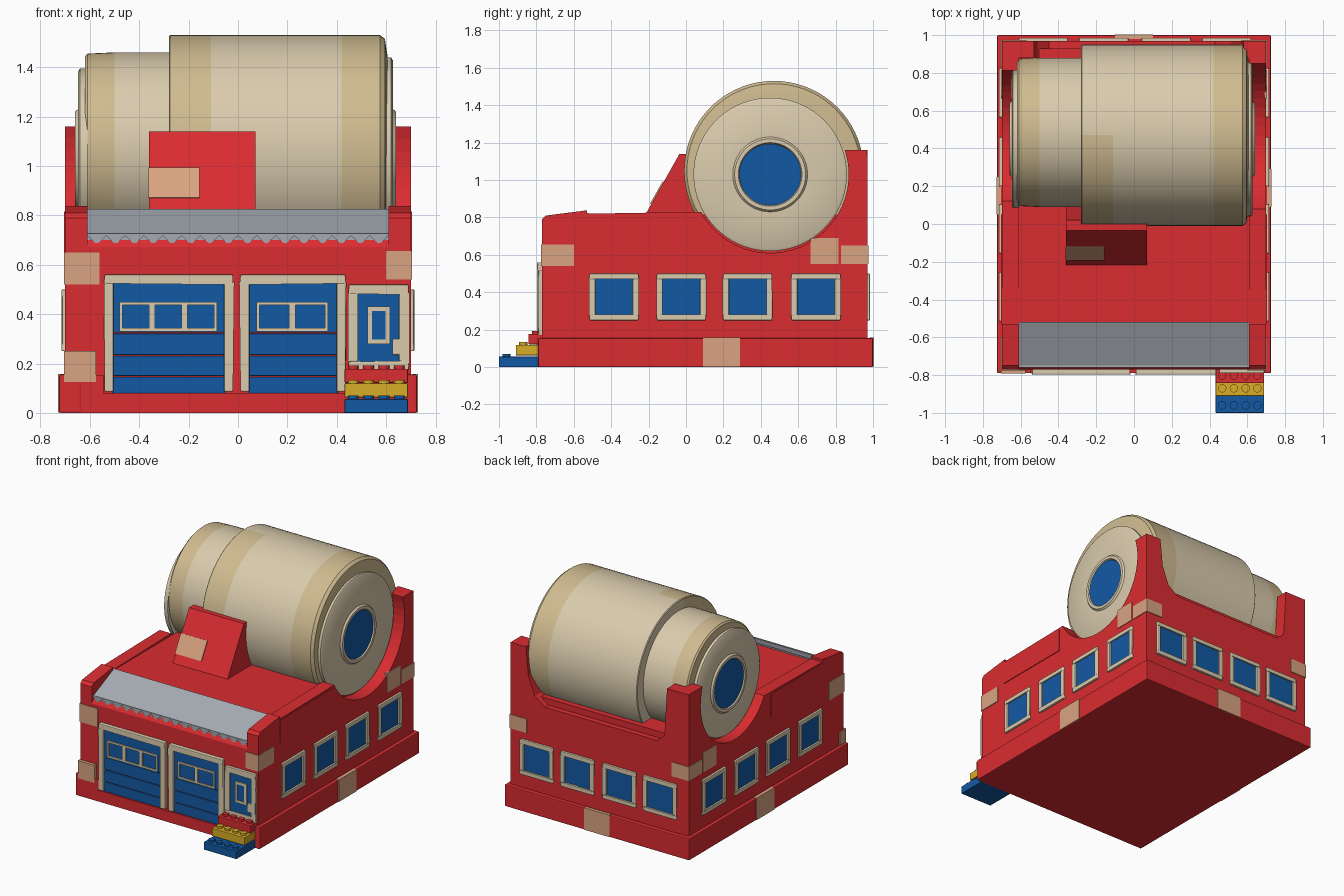
import bpy, bmesh, math
from mathutils import Matrix, Vector

cube = bpy.data.objects.get("Cube")
if cube:
    bpy.data.objects.remove(cube, do_unlink=True)


def material(name, r, g, b):
    m = bpy.data.materials.new(name)
    m.use_nodes = True
    m.diffuse_color = (r, g, b, 1)
    m.node_tree.nodes["Principled BSDF"].inputs["Base Color"].default_value = (r, g, b, 1)
    return m


red = material("red", 0.70, 0.025, 0.03)
cream = material("cream", 0.70, 0.60, 0.42)
tan = material("tan", 0.63, 0.50, 0.28)
blue = material("blue", 0.006, 0.10, 0.37)
grey = material("grey", 0.38, 0.41, 0.45)
peach = material("peach", 0.70, 0.37, 0.22)
yellow = material("yellow", 0.68, 0.42, 0.02)

# Each side of the building is built as if facing front, then turned
FRONT, LEFT, BACK, RIGHT = 0, 90, 180, -90


def finish(name, bm, mats, side=FRONT, bevel=0):
    bmesh.ops.remove_doubles(bm, verts=bm.verts, dist=1e-5)
    bmesh.ops.recalc_face_normals(bm, faces=bm.faces)
    bm.transform(Matrix.Rotation(math.radians(side), 4, "Z"))
    me = bpy.data.meshes.new(name)
    bm.to_mesh(me)
    bm.free()
    for m in mats:
        me.materials.append(m)
    ob = bpy.data.objects.new(name, me)
    bpy.context.collection.objects.link(ob)
    if bevel:
        mod = ob.modifiers.new("soft_edges", "BEVEL")
        mod.width = bevel
        mod.segments = 2
    return ob


def boxes(name, parts, mat, side=FRONT, bevel=0):
    """Boxes given as (u0, u1, d0, d1, z0, z1); d is the distance outward."""
    bm = bmesh.new()
    for u0, u1, d0, d1, z0, z1 in parts:
        mtx = Matrix.Translation(((u0 + u1) / 2, -(d0 + d1) / 2, (z0 + z1) / 2))
        mtx = mtx @ Matrix.Diagonal((u1 - u0, d1 - d0, z1 - z0, 1))
        part = bmesh.ops.create_cube(bm, size=1, matrix=mtx)
    return finish(name, bm, [mat], side, bevel)


def prism(name, outline, a, b, mat, axis="X", bevel=0):
    """Outline in (y, z) run along x, or in (x, z) run along y."""
    bm = bmesh.new()
    place = (lambda p, t: (t, p[0], p[1])) if axis == "X" else (lambda p, t: (p[0], t, p[1]))
    face = bm.faces.new([bm.verts.new(place(p, a)) for p in outline])
    ext = bmesh.ops.extrude_face_region(bm, geom=[face])["geom"]
    shift = Vector((b - a, 0, 0) if axis == "X" else (0, b - a, 0))
    bmesh.ops.translate(bm, vec=shift, verts=[v for v in ext if isinstance(v, bmesh.types.BMVert)])
    return finish(name, bm, [mat], bevel=bevel)


def lathe(name, profile, cy, cz, mats, rule, steps=72):
    """Turn an (x, radius) profile around an axis along x."""
    bm = bmesh.new()
    verts = [bm.verts.new((x, cy, cz + r)) for x, r in profile]
    edges = [bm.edges.new(pair) for pair in zip(verts, verts[1:])]
    bmesh.ops.spin(bm, geom=verts + edges, cent=(0, cy, cz), axis=(1, 0, 0),
                   angle=math.tau, steps=steps)
    for f in bm.faces:
        f.material_index = rule(f.calc_center_median())
    ob = finish(name, bm, mats)
    bpy.ops.object.select_all(action="DESELECT")
    ob.select_set(True)
    bpy.context.view_layer.objects.active = ob
    bpy.ops.object.shade_smooth_by_angle(angle=math.radians(30))
    return ob


def ring(u0, u1, z0, z1, w, d0, d1):
    return [(u0, u1, d0, d1, z0, z0 + w), (u0, u1, d0, d1, z1 - w, z1),
            (u0, u0 + w, d0, d1, z0 + w, z1 - w), (u1 - w, u1, d0, d1, z0 + w, z1 - w)]


# Main block with roof and slope beneath the awning
prism("building_core", [(-.77, 0), (.93, 0), (.93, .815), (-.52, .815), (-.745, .69), (-.77, .66)],
      -.61, .61, red)

# Side walls hollowed around the roll ends
for name, sign, radius in (("left_wall", 1, .42), ("right_wall", -1, .385)):
    end = math.asin(.13 / radius)
    start = -math.pi + math.asin(.2 / radius)
    arc = [end + (start - end) * i / 24 for i in range(25)]
    outline = [(-.77, 0), (.968, 0), (.968, 1.16), (.88, 1.16)]
    outline += [(.45 + radius * math.cos(t), 1.03 + radius * math.sin(t)) for t in arc]
    outline += [(-.53, .82), (-.53, .838), (-.75, .81), (-.77, .79)]
    prism(name, outline, sign * .61, sign * .70, red)

# Back wall with raised corner posts
prism("back_wall", [(-.698, 0), (.698, 0), (.698, 1.13), (.67, 1.16), (.58, 1.16), (.56, .96),
                    (.51, .83), (.43, .77), (-.45, .77), (-.51, .82), (-.53, 1.16), (-.698, 1.16)],
      .88, .97, red, "Y")

# Plinth
boxes("plinth_sides", [(s - .045, s + .045, -1, .79, 0, .155) for s in (-.68, .68)], red, bevel=.006)
boxes("plinth_back", [(-.72, .72, .9, 1, 0, .153)], red, BACK, .006)
boxes("plinth_front", [(-.72, .72, .7, .788, 0, .08), (-.72, -.545, .7, .788, .08, .153)], red)
boxes("wall_ledges", [(s - .003, s + .003, -.05, .53, .65, .815) for s in (-.702, .702)], red)

# Roof wedge
prism("roof_wedge", [(-.22, .81), (-.035, 1.14), (.02, 1.14), (.12, .81)], -.36, .07, red)
slope = lambda z: -.22 + (z - .81) * .185 / .33
prism("wedge_patch", [(slope(.87), .87), (slope(.99), .99), (slope(.99) - .006, .993),
                      (slope(.87) - .006, .873)], -.362, -.155, peach)

# Awning and its zigzag valance
prism("awning", [(-.52, .815), (-.52, .825), (-.752, .722), (-.752, .70), (-.735, .69)], -.61, .61, grey)
teeth = 16
zigzag = [(-.61 + 1.22 * i / (2 * teeth), .682 if i % 2 else .718) for i in range(2 * teeth + 1)]
prism("awning_valance", [(-.61, .726)] + zigzag + [(.61, .726)], -.76, -.75, grey, "Y")
prism("valance_backing", [(-.77, .66), (-.77, .672), (-.74, .72), (-.7, .66)], -.61, .61, red)

# Large roll, small roll, their end discs and hubs
lathe("large_roll", [(-.28, 0), (-.28, .475), (-.275, .48), (-.11, .48), (.42, .48), (.575, .48),
                     (.595, .465), (.605, .40), (.605, 0)], .47, 1.05, [cream, tan],
      lambda c: int(c.x > .42 or (c.x < -.11 and c.y < .45)))
lathe("small_roll", [(-.27, 0), (-.27, .395), (-.5, .395), (-.61, .39), (-.62, .38), (-.622, 0)],
      .485, 1.065, [cream, tan], lambda c: int(c.x < -.5))
for side, s, radius, inner in (("left", 1, .41, .59), ("right", -1, .365, .61)):
    lathe(side + "_roll_end", [(s * inner, radius), (s * (inner + .03), radius),
                               (s * (inner + .037), radius - .012), (s * (inner + .038), .2),
                               (s * (inner + .05), .19), (s * (inner + .05), .17),
                               (s * (inner + .042), .165), (s * (inner + .03), .165)],
          .45, 1.03, [cream], lambda c: 0)
    lathe(side + "_roll_hub", [(s * (inner + .02), .168), (s * (inner + .042), .168), (s * (inner + .042), 0)],
          .45, 1.025, [blue], lambda c: 0)

# Square windows along the sides and back
for name, side, wall, centres in (("left", LEFT, .70, (-.385, -.025, .33, .695)),
                                  ("right", RIGHT, .70, (.385, .025, -.33, -.695)),
                                  ("back", BACK, .97, (-.49, -.17, .16, .48))):
    frames, panes = [], []
    for c in centres:
        frames += ring(c - .13, c + .13, .25, .5, .03, wall - .01, wall + .015)
        panes.append((c - .11, c + .11, wall - .01, wall + .003, .27, .48))
    boxes(name + "_window_frames", frames, cream, side, .005)
    boxes(name + "_window_panes", panes, blue, side)

# Garage doors with slats and window strips
for name, x0, x1, w0, w1, count in (("wide_garage", -.54, -.02, -.48, -.085, 3),
                                    ("narrow_garage", .01, .435, .075, .365, 2)):
    legs = ring(x0, x1, .05, .56, .036, .76, .797)[1:]
    boxes(name + "_frame", legs, cream, bevel=.005)
    slats = [(x0 + .03, x1 - .03, .75, .778, a, b - .004)
             for a, b in ((.078, .15), (.15, .235), (.235, .325), (.325, .53))]
    boxes(name + "_slats", slats, blue, bevel=.004)
    step = (w1 - w0) / count
    strip = []
    for i in range(count):
        strip += ring(w0 + i * step, w0 + (i + 1) * step, .33, .45, .013, .77, .786)
    boxes(name + "_window_frames", strip, cream)

# Entrance door
boxes("door_frame", ring(.45, .69, .17, .52, .037, .76, .79), cream, bevel=.005)
boxes("door_panel", [(.48, .66, .75, .777, .18, .49)], blue)
boxes("door_window_frame", ring(.525, .615, .28, .43, .018, .77, .785), cream)
boxes("door_window_pane", [(.54, .6, .77, .779, .295, .415)], blue)
boxes("door_handle", [(.625, .66, .77, .787, .235, .3)], cream, bevel=.005)

# Studded entrance steps
for name, mat, front, z0 in (("bottom_step", blue, 1, 0), ("middle_step", yellow, .91, .063),
                             ("top_step", red, .842, .122)):
    boxes(name, [(.432, .688, .76, front, z0, z0 + .056)], mat, bevel=.003)
    bm = bmesh.new()
    for i in range(4):
        bmesh.ops.create_cone(bm, cap_ends=True, segments=16, radius1=.022, radius2=.022, depth=.016,
                              matrix=Matrix.Translation((.467 + i * .062, -front + .04, z0 + .062)))
    finish(name + "_studs", bm, [mat])

# Peach patches, some wrapping a corner
boxes("front_corner_patches", [(-.705, -.56, .6, .775, .52, .65), (-.705, -.575, .72, .792, .125, .25),
                               (.6, .705, .6, .775, .54, .655)], peach)
boxes("back_corner_patches", [(-.705, -.57, .83, .975, .55, .65), (.57, .705, .83, .975, .55, .65)],
      peach, BACK)
for name, side, edge, u in (("left", LEFT, .725, .19), ("right", RIGHT, .725, -.15), ("back", BACK, 1, 0)):
    boxes(name + "_plinth_patch", [(u - .1, u + .1, edge - .02, edge + .004, .002, .158)], peach, side)
for name, side, u in (("left", LEFT, .74), ("right", RIGHT, -.74)):
    boxes(name + "_wall_patch", [(u - .075, u + .075, .69, .705, .55, .69)], peach, side)
